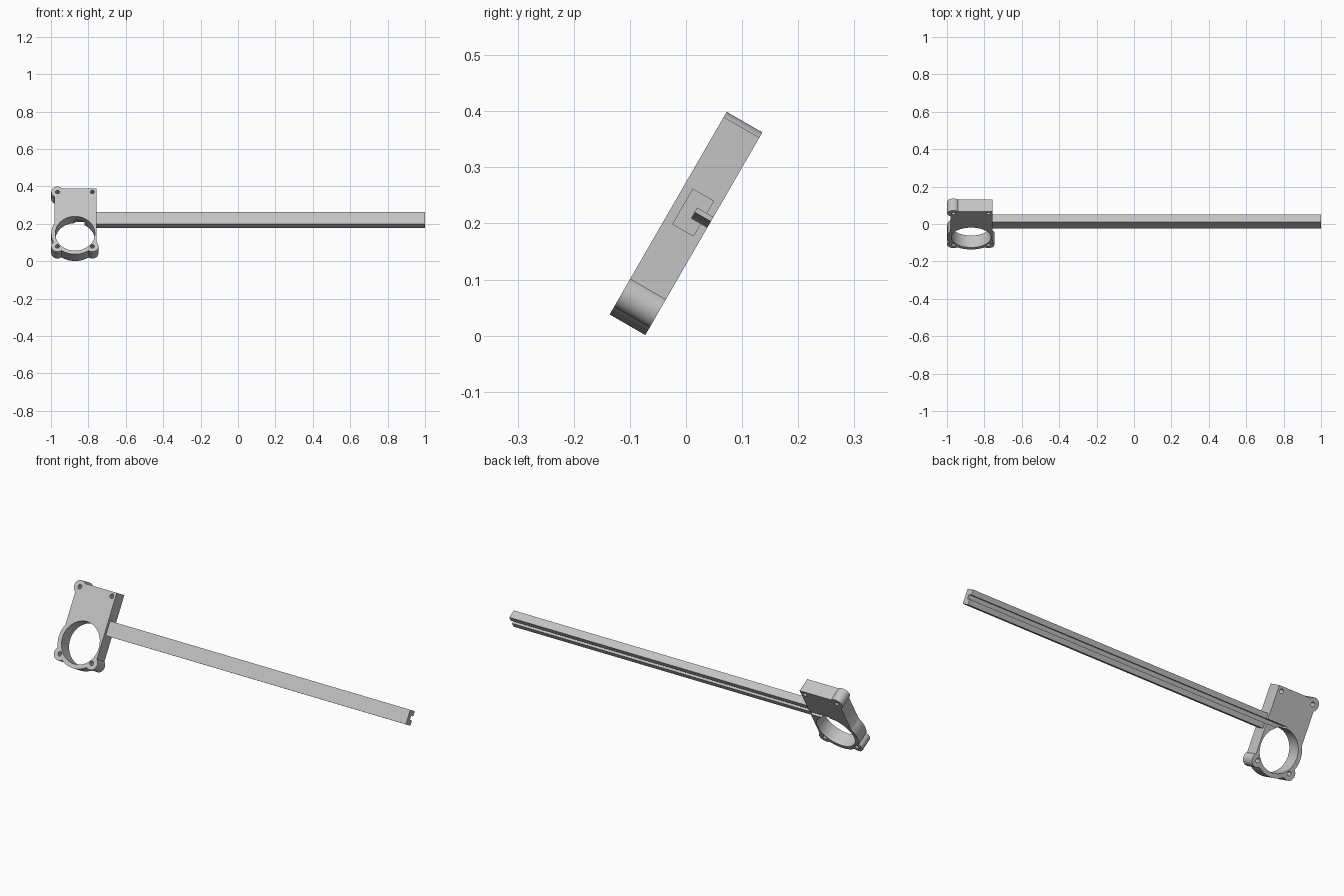
import bpy
import bmesh
import math
from mathutils import Matrix

if "Cube" in bpy.data.objects:
    bpy.data.objects.remove(bpy.data.objects["Cube"], do_unlink=True)

TILT = math.radians(-30)      # whole assembly leans back
HALF = 0.0367                 # half thickness of the bracket
RING_X, RING_Z = -0.871, -0.081

grey = bpy.data.materials.new("light_grey")
grey.use_nodes = True
colour = (0.55, 0.55, 0.55, 1)
grey.diffuse_color = colour
grey.node_tree.nodes["Principled BSDF"].inputs["Base Color"].default_value = colour


def make_object(name, bm):
    mesh = bpy.data.meshes.new(name)
    bm.to_mesh(mesh)
    bm.free()
    mesh.materials.append(grey)
    obj = bpy.data.objects.new(name, mesh)
    bpy.context.collection.objects.link(obj)
    return obj


def box(name, x, y, z):
    bm = bmesh.new()
    bmesh.ops.create_cube(bm, size=1)
    for v in bm.verts:
        v.co = [(r[0] + r[1]) / 2 + c * (r[1] - r[0]) for r, c in zip((x, y, z), v.co)]
    return make_object(name, bm)


def disc(name, x, z, radius, half=HALF, sides=64):
    bm = bmesh.new()
    bmesh.ops.create_cone(bm, cap_ends=True, segments=sides, radius1=radius,
                          radius2=radius, depth=2 * half)
    bm.transform(Matrix.Translation((x, 0, z)) @ Matrix.Rotation(math.pi / 2, 4, "X"))
    return make_object(name, bm)


def combine(target, tool, operation):
    mod = target.modifiers.new("join", "BOOLEAN")
    mod.object, mod.operation, mod.solver = tool, operation, "EXACT"
    bpy.context.view_layer.objects.active = target
    bpy.ops.object.modifier_apply(modifier=mod.name)
    bpy.data.objects.remove(tool, do_unlink=True)


# Bracket body with a round collar, trimmed flush on the rail side
bracket = box("bracket", (-0.982, -0.757), (-HALF, HALF), (RING_Z, 0.198))
combine(bracket, disc("collar", RING_X, RING_Z, 0.1275, sides=96), "UNION")
combine(bracket, box("trim", (-0.757, -0.6), (-1, 1), (-1, 1)), "DIFFERENCE")

# Screw bosses on three corners
screws = [(-0.9655, 0.1755), (-0.9655, -0.16), (-0.779, -0.16), (-0.779, 0.1755)]
for x, z in screws[:3]:
    combine(bracket, disc("boss", x, z, 0.033), "UNION")

# Large bore, screw holes and the slot that continues the rail groove
combine(bracket, disc("bore", RING_X, RING_Z, 0.106, 0.1, 96), "DIFFERENCE")
for x, z in screws:
    combine(bracket, disc("screw_hole", x, z, 0.011, 0.1, 24), "DIFFERENCE")
GROOVE = (0.0128, 0.0335)
combine(bracket, box("slot", (RING_X, -0.7), (0.0038, 0.1), GROOVE), "DIFFERENCE")

# Long rail with a groove along its back
rail = box("rail", (-0.768, 1), (-0.0206, 0.0233), (-0.0135, 0.0597))
combine(rail, box("groove", (-0.9, 1.1), (0.0038, 0.1), GROOVE), "DIFFERENCE")

# Smooth the round walls and lean everything back
for obj in (bracket, rail):
    bpy.ops.object.select_all(action="DESELECT")
    obj.select_set(True)
    bpy.context.view_layer.objects.active = obj
    bpy.ops.object.shade_smooth_by_angle(angle=math.radians(30))
    obj.rotation_euler.x = TILT
    obj.location.z = 0.2
